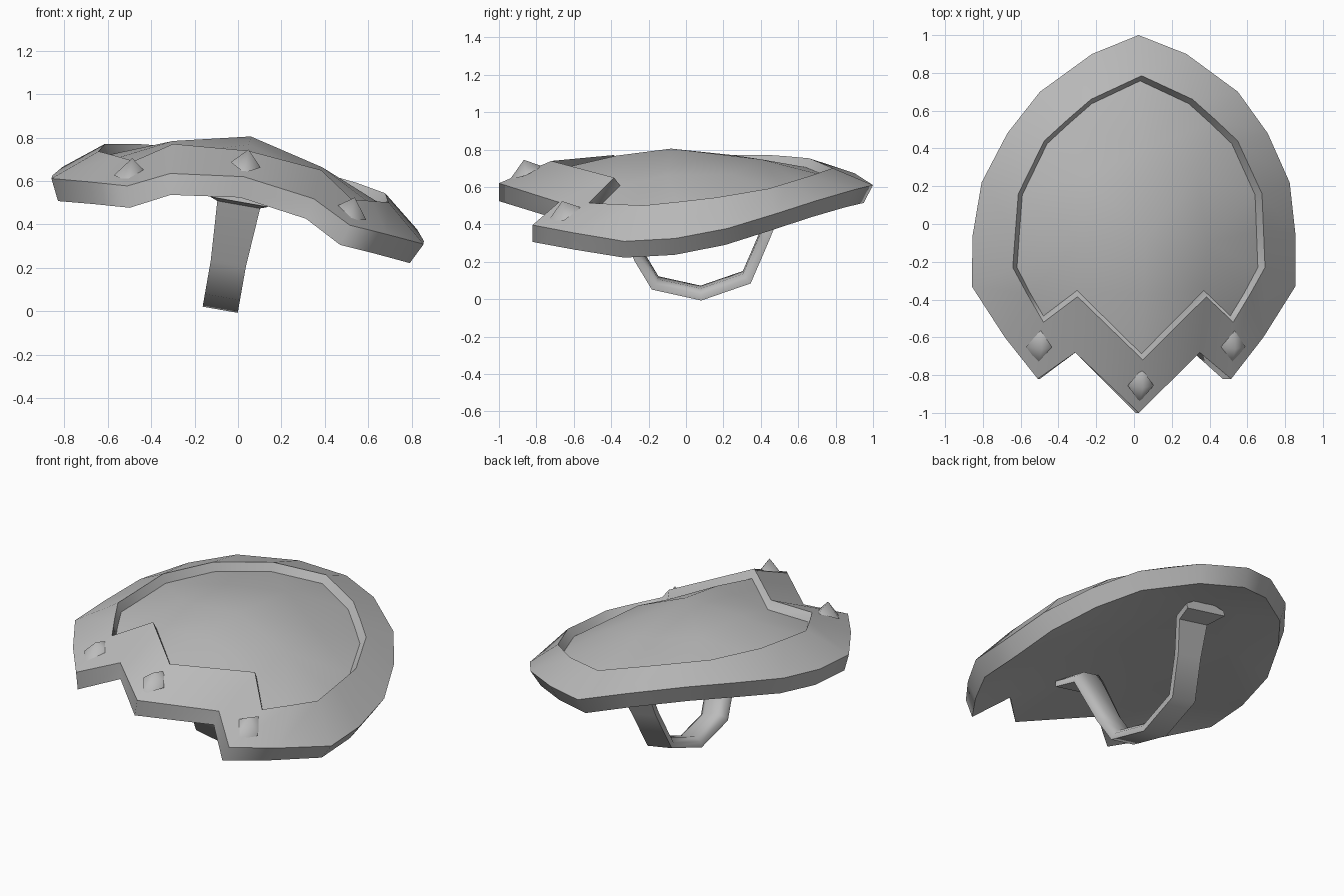
import bpy, bmesh, math
from mathutils import Matrix, Vector
from mathutils.geometry import delaunay_2d_cdt

cube = bpy.data.objects.get("Cube")
if cube:
    bpy.data.objects.remove(cube)

# One grey material for everything
grey = bpy.data.materials.new("plain grey")
grey.use_nodes = True
grey.diffuse_color = (0.5, 0.5, 0.5, 1)
grey.node_tree.nodes["Principled BSDF"].inputs["Base Color"].default_value = (0.5, 0.5, 0.5, 1)

# The whole shield leans sideways
LEAN = Matrix.Rotation(math.radians(10), 4, 'Y') @ Matrix.Translation((-0.082, 0, 0))


def finish(bm, name):
    bmesh.ops.recalc_face_normals(bm, faces=bm.faces)
    for face in bm.faces:
        face.smooth = True
    bm.transform(LEAN)
    mesh = bpy.data.meshes.new(name)
    bm.to_mesh(mesh)
    bm.free()
    mesh.materials.append(grey)
    ob = bpy.data.objects.new(name, mesh)
    bpy.context.collection.objects.link(ob)
    return ob


def mirrored(half):
    """Close a half outline that starts and ends on the centre line."""
    return [Vector(p) for p in half] + [Vector((-x, y, z)) for x, y, z in half[-2:0:-1]]


def bridge(bm, a, b):
    n = len(a)
    for i in range(n):
        bm.faces.new((a[i], a[(i + 1) % n], b[(i + 1) % n], b[i]))


def crease(bm, ring):
    for i in range(len(ring)):
        bm.edges.get((ring[i - 1], ring[i])).smooth = False


def fill(bm, ring, inner):
    """Cover a closed ring with a surface passing through the inner points."""
    verts = ring + [bm.verts.new(p) for p in inner]
    loop = [(i, (i + 1) % len(ring)) for i in range(len(ring))]
    result = delaunay_2d_cdt([v.co.to_2d() for v in verts], loop, [], 1, 1e-5)
    for face in result[2]:
        bm.faces.new([verts[result[3][i][0]] for i in face])


# Half outlines run from the back point round to the front point
rim = mirrored([(0, 1, .605), (.254, .9, .625), (.532, .7, .615), (.70, .48, .573),
                (.828, .22, .515), (.868, -.06, .468), (.87, -.33, .453), (.695, -.6, .468),
                (.52, -.82, .48), (.335, -.68, .571), (0, -1, .615)])
lip = mirrored([(0, .785, .697), (.273, .66, .702), (.40, .55, .69), (.52, .44, .677),
                (.655, .16, .653), (.667, -.04, .632), (.678, -.23, .614), (.6, -.37, .607),
                (.51, -.52, .598), (.346, -.385, .707), (0, -.72, .736)])

# The recess floor edge follows the lip, the lower edge follows the rim
floor = []
for p in lip:
    front = p.y < -.38
    floor.append(Vector((p.x * (.985 if front else .955),
                         p.y + (.033 if front else -.035 * max(p.y, 0)), p.z - .045)))
under_rim = [Vector((p.x * .945, p.y - .05 * max(p.y, 0), p.z - .097)) for p in rim]

# Shield body with a domed recess and a hollow underside
bm = bmesh.new()
rings = [[bm.verts.new(p) for p in ring] for ring in (floor, lip, rim, under_rim)]
for a, b in zip(rings, rings[1:]):
    bridge(bm, a, b)
fill(bm, rings[0], [(0, -.08, .803), (0, -.37, .765), (0, .4, .745)]
     + [(s * x, y, z) for s in (1, -1) for x, y, z in ((.35, -.1, .72), (.3, .25, .715))])
fill(bm, rings[-1], [(0, .05, .575), (0, -.5, .555), (0, .55, .56)]
     + [(s * .42, y, .5) for s in (1, -1) for y in (-.3, .3)])
for ring in rings:
    crease(bm, ring)
finish(bm, "shield_body")


# Studs: four-sided pyramids following the slope of the front band
def stud(name, x, y, z, side_slope):
    bm = bmesh.new()
    tip = bm.verts.new((x, y - .012, z + .064))
    base = [bm.verts.new((x + dx, y + dy, z + .42 * dy - side_slope * dx - .008))
            for dx, dy in ((.07, 0), (0, .088), (-.07, 0), (0, -.088))]
    for i in range(4):
        bm.faces.new((base[i - 1], base[i], tip))
    finish(bm, name)


stud("stud_centre", 0, -.855, .678, 0)
stud("stud_left", .52, -.65, .546, .3)
stud("stud_right", -.52, -.65, .546, -.3)

# Hand strap: flat outside, rounded inside, swept along a bent path with flared feet
path = [(-.5, .525), (-.37, .51), (-.25, .22), (-.165, .077), (.08, .022),
        (.325, .108), (.415, .32), (.49, .51), (.62, .525)]
widths = [.135, .1] + [.082] * 5 + [.1, .135]
section = [(1, -1), (1, .1), (.55, 1), (-.55, 1), (-1, .1), (-1, -1)]
bm = bmesh.new()
rings = []
for i, (y, z) in enumerate(path):
    steps = [Vector(path[j]) - Vector(path[j - 1]) for j in (i, i + 1) if 0 < j < len(path)]
    tangent = sum((s.normalized() for s in steps), Vector((0, 0))).normalized()
    thick = .028 / max(tangent.dot(steps[0].normalized()), .6)
    normal = Vector((-tangent.y, tangent.x)) * thick
    rings.append([bm.verts.new((a * widths[i], y + normal.x * b, z + normal.y * b))
                  for a, b in section])
for a, b in zip(rings, rings[1:]):
    bridge(bm, a, b)
bm.faces.new(rings[0])
bm.faces.new(rings[-1])
strap = finish(bm, "hand_strap")
bpy.ops.object.select_all(action='DESELECT')
strap.select_set(True)
bpy.context.view_layer.objects.active = strap
bpy.ops.object.shade_smooth_by_angle(angle=math.radians(60))
